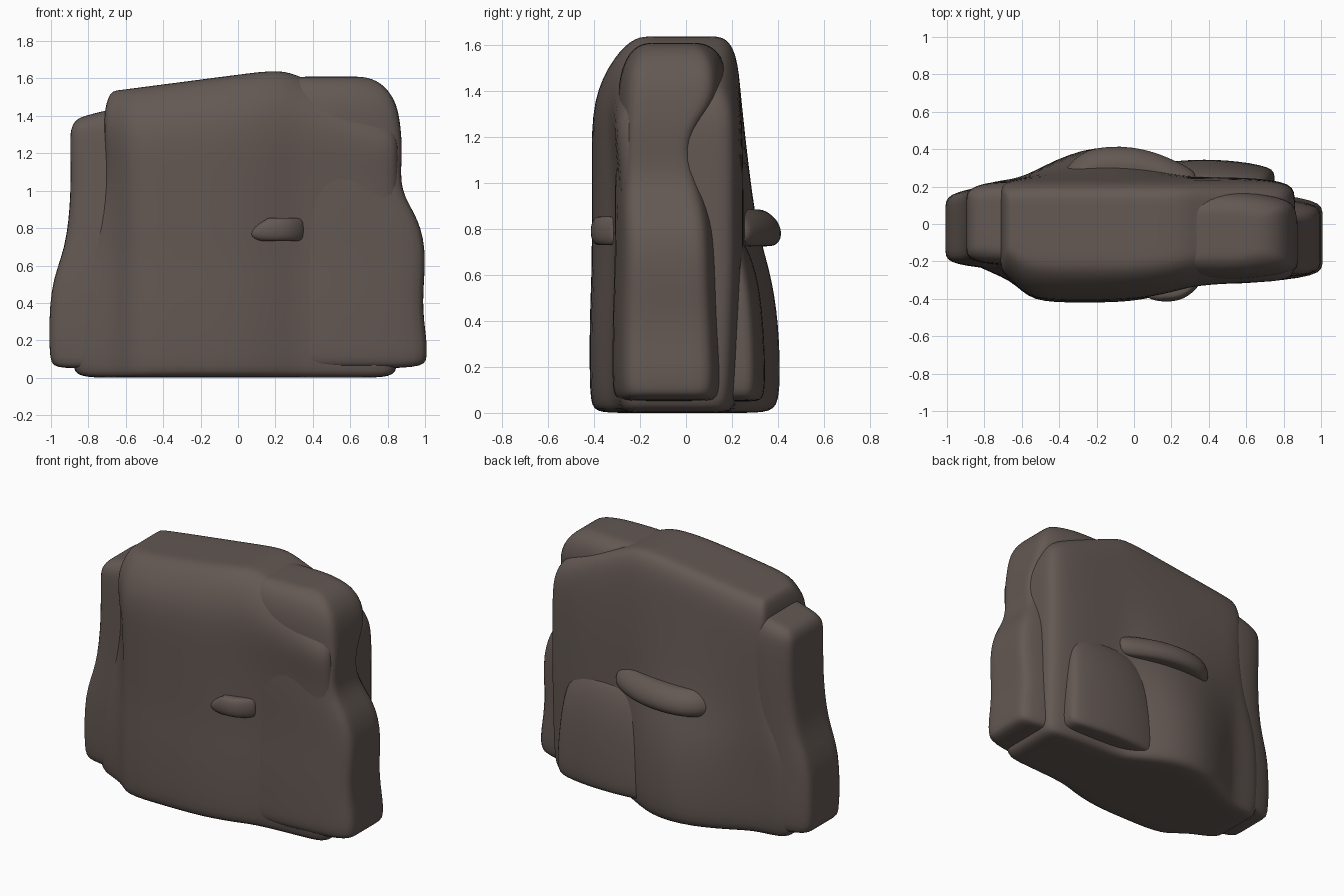
import bpy
import bmesh

old = bpy.data.objects.get("Cube")
if old:
    bpy.data.objects.remove(old, do_unlink=True)

stone = bpy.data.materials.new("dark brown stone")
stone.use_nodes = True
colour = (0.125, 0.098, 0.087, 1)
stone.diffuse_color = colour
shader = stone.node_tree.nodes["Principled BSDF"]
shader.inputs["Base Color"].default_value = colour
shader.inputs["Roughness"].default_value = 0.9

DEPTH_STEPS = (0, 0.18, 0.82, 1)


def rock(name, columns, levels, slope=lambda x: 0.0):
    """Rounded boulder from a box-shaped grid of points.
    columns: x, front inset, back inset, bulge weight (end x comes from the level)
    levels:  z, left x, right x, front y, back y, bulge, slope weight"""
    bm = bmesh.new()
    last_i, last_j, last_k = len(columns) - 1, len(DEPTH_STEPS) - 1, len(levels) - 1
    points = {}

    def point(i, j, k):
        if (i, j, k) not in points:
            z, left, right, front, back, bulge, tilt = levels[k]
            x, inset_front, inset_back, weight = columns[i]
            x = left if i == 0 else right if i == last_i else x
            ease = 1 - tilt / 2
            near = front + inset_front * ease
            far = back - inset_back * ease + weight * bulge
            y = near + (far - near) * DEPTH_STEPS[j]
            points[i, j, k] = bm.verts.new((x, y, z + tilt * slope(x)))
        return points[i, j, k]

    # bottom and top
    for k in (0, last_k):
        for i in range(last_i):
            for j in range(last_j):
                bm.faces.new([point(i, j, k), point(i + 1, j, k),
                              point(i + 1, j + 1, k), point(i, j + 1, k)])
    for k in range(last_k):
        # front and back
        for j in (0, last_j):
            for i in range(last_i):
                bm.faces.new([point(i, j, k), point(i + 1, j, k),
                              point(i + 1, j, k + 1), point(i, j, k + 1)])
        # left and right ends
        for i in (0, last_i):
            for j in range(last_j):
                bm.faces.new([point(i, j, k), point(i, j + 1, k),
                              point(i, j + 1, k + 1), point(i, j, k + 1)])
    bmesh.ops.recalc_face_normals(bm, faces=bm.faces)
    for face in bm.faces:
        face.smooth = True
    mesh = bpy.data.meshes.new(name)
    bm.to_mesh(mesh)
    bm.free()
    mesh.materials.append(stone)
    obj = bpy.data.objects.new(name, mesh)
    bpy.context.collection.objects.link(obj)
    smooth = obj.modifiers.new("worn edges", "SUBSURF")
    smooth.levels = smooth.render_levels = 2
    return obj


# Main slab: peaked top, swollen foot at the back
rock("main_slab",
     [(0, .2, .03, 0), (-.64, .12, .01, 0), (-.56, 0, 0, .2), (-.28, 0, 0, 1),
      (0, 0, 0, 1), (.23, .06, 0, .2), (.33, .1, 0, 0), (.62, .12, 0, 0),
      (0, .13, .03, 0)],
     [(0, -.86, .83, -.4, .2, .18, 0),
      (.06, -.89, .86, -.42, .23, .19, 0),
      (.4, -.88, .86, -.42, .24, .17, 0),
      (.62, -.84, .86, -.41, .25, .12, 0),
      (.8, -.76, .86, -.41, .25, .06, 0),
      (1.1, -.7, .86, -.41, .25, .02, .1),
      (1.4, -.72, .86, -.41, .24, 0, .6),
      (1.58, -.71, .84, -.32, .22, 0, 1),
      (1.65, -.68, .8, -.24, .17, 0, 1)],
     slope=lambda x: min(.13 * (x - .23), -.4 * (x - .23)))

# Right slab: waisted outer edge
rock("right_slab",
     [(0, 0, 0, 0), (.42, 0, 0, 0), (.6, 0, 0, 0), (0, .04, .05, 0)],
     [(.05, .2, .99, -.3, .16, 0, 0),
      (.1, .2, 1.01, -.32, .18, 0, 0),
      (.2, .2, 1.01, -.32, .18, 0, 0),
      (.4, .23, .98, -.32, .17, 0, 0),
      (.65, .26, 1.01, -.31, .16, 0, 0),
      (.85, .27, .97, -.31, .15, 0, 0),
      (1, .27, .86, -.31, .1, 0, 0),
      (1.2, .28, .88, -.3, .05, 0, 0),
      (1.34, .27, .87, -.3, .18, 0, 0),
      (1.47, .27, .85, -.29, .18, 0, 0),
      (1.57, .27, .78, -.25, .15, 0, 0),
      (1.61, .28, .69, -.19, .08, 0, 0)])

# Left column: wide foot, sloping cap
rock("left_column",
     [(0, .05, .05, 0), (-.78, .02, 0, 0), (0, 0, 0, 0)],
     [(.05, -.99, -.55, -.24, .19, 0, 0),
      (.1, -1.01, -.55, -.26, .21, 0, 0),
      (.5, -1.01, -.55, -.26, .21, 0, 0),
      (.68, -.92, -.55, -.25, .22, 0, 0),
      (1, -.89, -.55, -.24, .23, 0, 0),
      (1.3, -.9, -.55, -.23, .23, 0, .3),
      (1.39, -.89, -.55, -.21, .21, 0, 1),
      (1.43, -.86, -.55, -.16, .17, 0, 1)],
     slope=lambda x: .25 * (x + .7))

# Low slab leaning on the back
rock("back_slab",
     [(0, 0, .04, 0), (.25, 0, 0, 0), (.5, 0, 0, 0), (0, 0, .04, 0)],
     [(.05, .03, .73, 0, .33, 0, 0),
      (.1, .02, .76, 0, .35, 0, 0),
      (.4, .05, .74, 0, .34, 0, 0),
      (.62, .1, .72, 0, .31, 0, 0),
      (.76, .18, .66, 0, .25, 0, 0)])

# Small stones wedged into the front and back faces
rock("front_wedge",
     [(0, .02, 0, 0), (.15, 0, 0, 0), (.27, .01, 0, 0), (0, .09, 0, 0)],
     [(.73, .11, .345, -.4, -.25, 0, 0),
      (.76, .05, .35, -.42, -.25, 0, 0),
      (.82, .1, .35, -.42, -.25, 0, 0),
      (.855, .17, .345, -.4, -.25, 0, 0)])
rock("back_wedge",
     [(0, 0, .14, 0), (-.27, 0, .01, 0), (0, 0, 0, 0), (.2, 0, .07, 0),
      (0, 0, .14, 0)],
     [(.725, -.36, .3, .15, .4, 0, 0),
      (.77, -.38, .33, .15, .43, 0, 0),
      (.84, -.37, .33, .15, .41, 0, 0),
      (.885, -.32, .29, .15, .35, 0, 0)])
